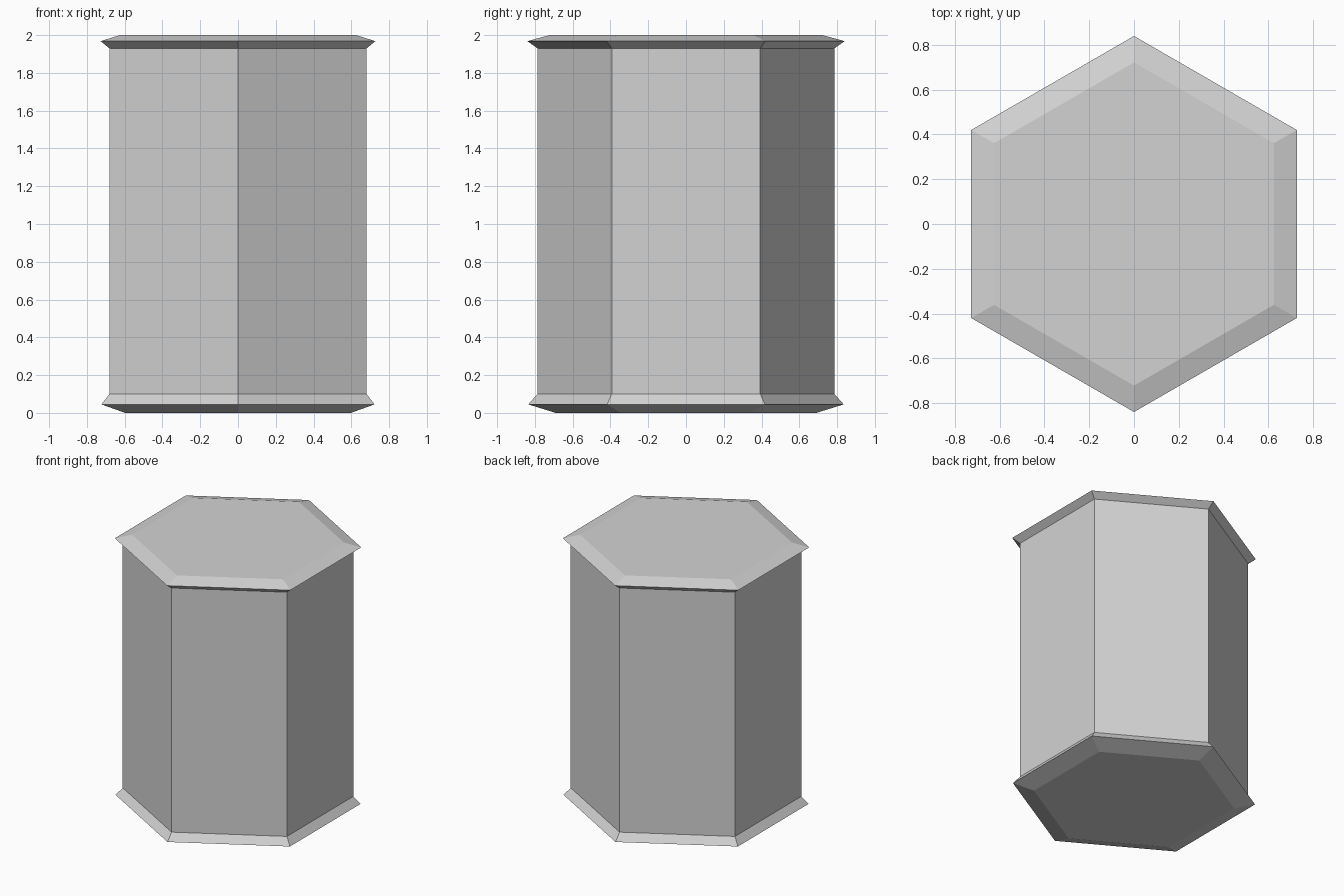
import bpy
import bmesh
from math import cos, sin, pi

SIDES = 6
BODY_RADIUS = 0.786

cube = bpy.data.objects.get("Cube")
if cube:
    bpy.data.objects.remove(cube, do_unlink=True)

grey = bpy.data.materials.new("light_grey")
grey.use_nodes = True
colour = (0.65, 0.65, 0.65, 1)
grey.diffuse_color = colour
grey.node_tree.nodes["Principled BSDF"].inputs["Base Color"].default_value = colour


def hex_part(name, profile, close_bottom=False, close_top=False):
    """Stack hexagonal rings from a (corner radius, height) profile."""
    bm = bmesh.new()
    rings = []
    for radius, z in profile:
        angles = [pi / 2 + 2 * pi * i / SIDES for i in range(SIDES)]
        rings.append([bm.verts.new((radius * cos(a), radius * sin(a), z)) for a in angles])
    for low, high in zip(rings, rings[1:]):
        for i in range(SIDES):
            j = (i + 1) % SIDES
            bm.faces.new((low[i], low[j], high[j], high[i]))
    if close_bottom:
        bm.faces.new(rings[0][::-1])
    if close_top:
        bm.faces.new(rings[-1])
    mesh = bpy.data.meshes.new(name)
    bm.to_mesh(mesh)
    bm.free()
    mesh.materials.append(grey)
    part = bpy.data.objects.new(name, mesh)
    bpy.context.collection.objects.link(part)
    return part


# Base rim: flares out from the underside, then tapers in to the body
hex_part("base_rim", [(0.69, 0), (0.835, 0.045), (BODY_RADIUS, 0.1)], close_bottom=True)

# Straight hexagonal body
hex_part("body", [(BODY_RADIUS, 0.1), (BODY_RADIUS, 1.93)])

# Lid: sharp overhanging rim with a shallow bevel up to the flat top
hex_part("lid", [(BODY_RADIUS, 1.93), (0.84, 1.968), (0.722, 2)], close_top=True)
